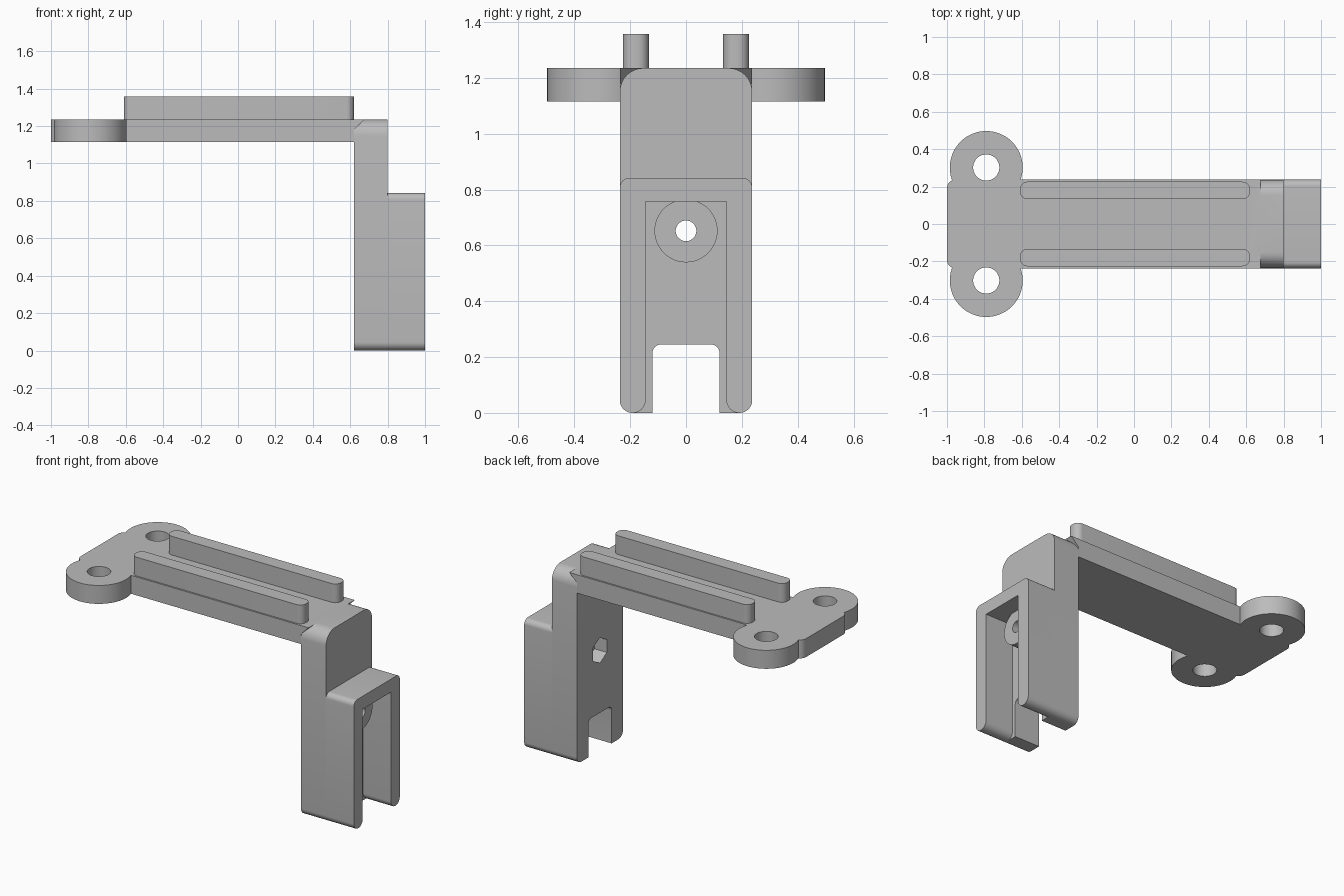
import bpy, bmesh, math
from mathutils import Vector, Matrix

if "Cube" in bpy.data.objects:
    bpy.data.objects.remove(bpy.data.objects["Cube"], do_unlink=True)

GREY = bpy.data.materials.new("plain grey")
GREY.use_nodes = True
GREY.diffuse_color = (0.5, 0.5, 0.5, 1)
GREY.node_tree.nodes["Principled BSDF"].inputs["Base Color"].default_value = (0.5, 0.5, 0.5, 1)


def rounded(corners, steps=8):
    """Outline from (u, v, radius) corners, each filleted."""
    out = []
    for i, (u, v, r) in enumerate(corners):
        p = Vector((u, v))
        if r == 0:
            out.append(p)
            continue
        a = (Vector(corners[i - 1][:2]) - p).normalized()
        b = (Vector(corners[(i + 1) % len(corners)][:2]) - p).normalized()
        half = a.angle(b) / 2
        start, end = p + a * r / math.tan(half), p + b * r / math.tan(half)
        centre = p + (a + b).normalized() * r / math.sin(half)
        sweep = (start - centre).angle_signed(end - centre)
        for k in range(steps + 1):
            out.append(centre + Matrix.Rotation(-sweep * k / steps, 2) @ (start - centre))
    return out


def circle(u, v, r, sides=48, turn=0):
    return [Vector((u + r * math.cos(turn + math.tau * k / sides),
                    v + r * math.sin(turn + math.tau * k / sides))) for k in range(sides)]


def prism(name, outline, axis, low, high):
    """Extrude an outline along x (outline is y, z), y (x, z) or z (x, y)."""
    place = {"x": lambda p, t: (t, p.x, p.y), "y": lambda p, t: (p.x, t, p.y),
             "z": lambda p, t: (p.x, p.y, t)}[axis]
    bm = bmesh.new()
    face = bm.faces.new([bm.verts.new(place(p, low)) for p in outline])
    made = bmesh.ops.extrude_face_region(bm, geom=[face])["geom"]
    shift = Vector(place(Vector((0, 0)), high - low))
    bmesh.ops.translate(bm, vec=shift, verts=[g for g in made if isinstance(g, bmesh.types.BMVert)])
    bmesh.ops.recalc_face_normals(bm, faces=bm.faces)
    mesh = bpy.data.meshes.new(name)
    bm.to_mesh(mesh)
    bm.free()
    mesh.materials.append(GREY)
    ob = bpy.data.objects.new(name, mesh)
    bpy.context.collection.objects.link(ob)
    return ob


def combine(target, other, operation):
    """Apply a boolean and drop the helper."""
    mod = target.modifiers.new("boolean", "BOOLEAN")
    mod.object, mod.operation, mod.solver = other, operation, "EXACT"
    bpy.context.view_layer.objects.active = target
    bpy.ops.object.modifier_apply(modifier=mod.name)
    bpy.data.objects.remove(other, do_unlink=True)


W, TOP = 0.237, 1.235          # half width and deck height
BACK, MID = 0.62, 0.80         # upright thickness range in x

# Deck with two screw lugs
deck = prism("deck", rounded([(-1, -W, 0.045), (BACK, -W, 0), (BACK, W, 0), (-1, W, 0.045)]),
             "z", 1.115, TOP)
for s in (-1, 1):
    combine(deck, prism("lug", circle(-0.79, s * 0.302, 0.195, 64), "z", 1.115, TOP), "UNION")
for s in (-1, 1):
    combine(deck, prism("lug_hole", circle(-0.79, s * 0.302, 0.07), "z", 1, 1.4), "DIFFERENCE")

# Two raised rails
rails = []
for side, s in (("left", 1), ("right", -1)):
    y0, y1 = sorted((s * 0.133, s * 0.226))
    outline = rounded([(-0.61, y0, 0.04), (BACK, y0, 0.04), (BACK, y1, 0.04), (-0.61, y1, 0.04)])
    rails.append(prism(side + "_rail", outline, "z", 1.22, 1.357))

# Upright with a fork slot
upright = prism("upright", rounded([
    (-W, 0, 0.045), (-0.12, 0, 0), (-0.12, 0.245, 0.03), (0.12, 0.245, 0.03), (0.12, 0, 0),
    (W, 0, 0.045), (W, TOP, 0.085), (-W, TOP, 0.085)]), "x", BACK, MID)

# Sloped wedge joining the deck to the rounded upright
wedge = prism("wedge", [Vector((BACK, TOP)), Vector((BACK, 1.18)), Vector((0.675, TOP))], "y", -W, W)
combine(upright, wedge, "UNION")

# Open-bottomed housing on the outer face
housing = prism("housing", rounded([
    (-W, 0, 0.045), (-0.145, 0, 0.045), (-0.145, 0.757, 0), (0.145, 0.757, 0),
    (0.145, 0, 0.045), (W, 0, 0.045), (W, 0.842, 0.035), (-W, 0.842, 0.035)]), "x", MID, 1)

# Screw boss, through hole and hexagonal nut pocket
boss = prism("screw_boss", circle(0, 0.652, 0.113), "x", MID, 0.89)
for ob in (upright, boss):
    combine(ob, prism("screw_hole", circle(0, 0.652, 0.037), "x", 0.5, 1), "DIFFERENCE")
combine(upright, prism("nut_pocket", circle(0, 0.652, 0.083, 6, math.pi / 2), "x", 0.5, 0.71),
        "DIFFERENCE")

# Smooth the fillets, keep the edges sharp
bpy.ops.object.select_all(action="DESELECT")
for ob in [deck, upright, housing, boss] + rails:
    ob.select_set(True)
bpy.context.view_layer.objects.active = deck
bpy.ops.object.shade_smooth_by_angle(angle=math.radians(30))
